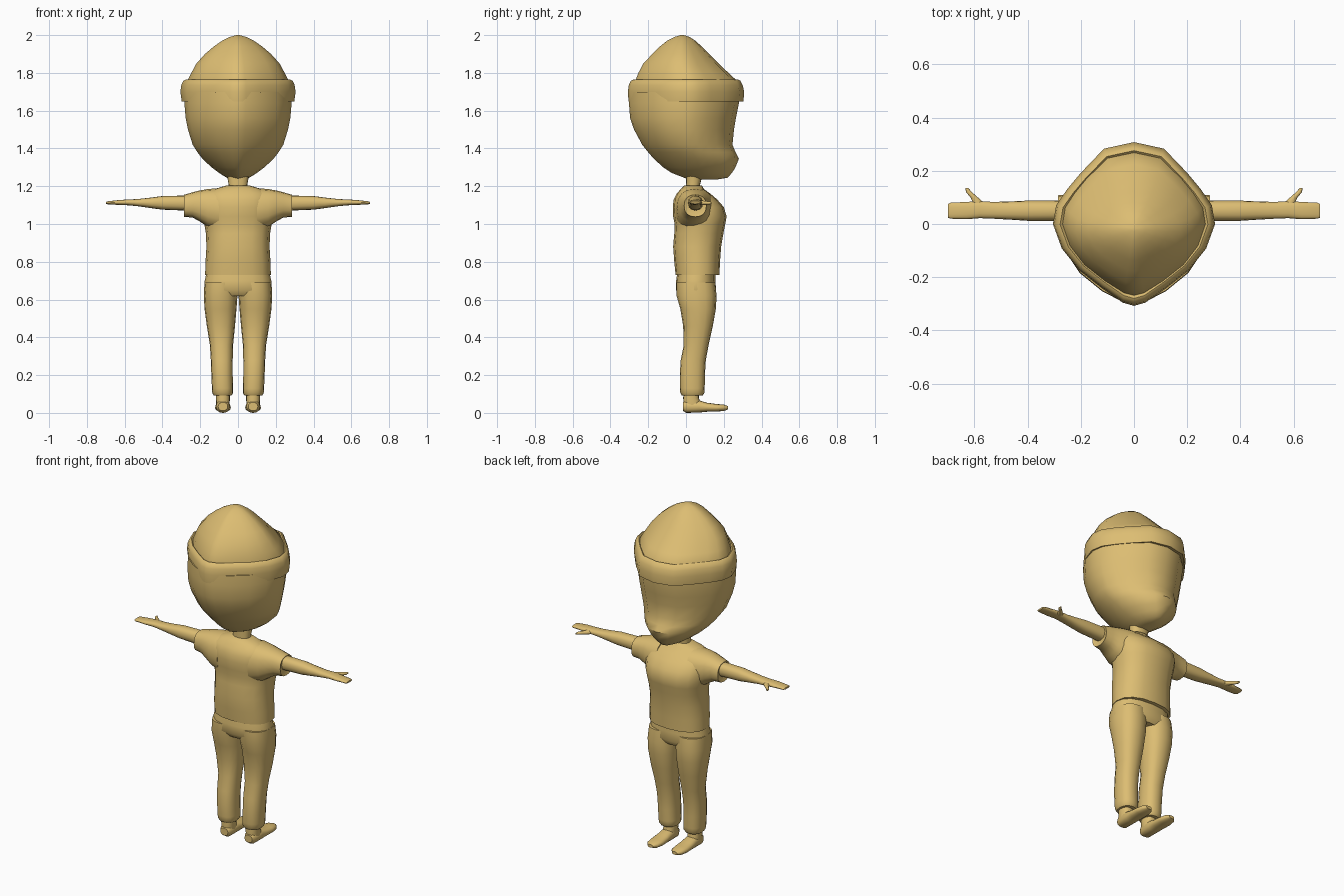
import bpy, bmesh, math
from mathutils import Vector

tan = bpy.data.materials.new("warm tan")
tan.diffuse_color = (0.72, 0.51, 0.17, 1)


def loft(name, rings, mirror=False, closed=True, angle=45):
    """Skin a list of equal-length point rings into one smooth object."""
    bm = bmesh.new()
    loops = [[bm.verts.new(p) for p in ring] for ring in rings]
    n = len(loops[0])
    for a, b in zip(loops, loops[1:]):
        for i in range(n):
            j = (i + 1) % n
            bm.faces.new((a[i], a[j], b[j], b[i]))
    if closed:
        bm.faces.new(loops[0])
        bm.faces.new(loops[-1])
    bmesh.ops.recalc_face_normals(bm, faces=bm.faces[:])
    me = bpy.data.meshes.new(name)
    bm.to_mesh(me)
    bm.free()
    me.materials.append(tan)
    ob = bpy.data.objects.new(name, me)
    bpy.context.collection.objects.link(ob)
    bpy.ops.object.select_all(action='DESELECT')
    ob.select_set(True)
    bpy.context.view_layer.objects.active = ob
    bpy.ops.object.shade_smooth_by_angle(angle=math.radians(angle))
    if mirror:
        ob.modifiers.new("mirror", 'MIRROR')
    return ob


def oval(axis, pos, a0, a1, b0, b1, power=0.85, n=16):
    """Rounded ring across an axis, given its two extents."""
    pts = []
    for i in range(n):
        t = 2 * math.pi * i / n
        c, s = math.cos(t), math.sin(t)
        u = (a0 + a1) / 2 + (a1 - a0) / 2 * math.copysign(abs(c) ** power, c)
        v = (b0 + b1) / 2 + (b1 - b0) / 2 * math.copysign(abs(s) ** power, s)
        pts.append({'x': Vector((pos, u, v)), 'y': Vector((u, pos, v)),
                    'z': Vector((u, v, pos))}[axis])
    return pts


def ovals(axis, rows, power=0.85):
    return [oval(axis, *r, power=power) for r in rows]


# Head outline seen from above: pointed at -y, broad at +y
HALF = [(0, -1), (.14, -.96), (.40, -.78), (.68, -.56), (.89, -.30), (1, 0),
        (.96, .23), (.82, .43), (.66, .62), (.37, .92), (0, 1)]
OUTLINE = HALF + [(-x, y) for x, y in HALF[-2:0:-1]]


def head_ring(z, rx, y0, y1, point=1.0):
    """Outline ring; point blends from an ellipse (0) to the outline (1)."""
    pts = []
    for x, y in OUTLINE:
        k = point + (1 - point) / math.hypot(x, y)
        pts.append(Vector((x * k * rx, (y0 + y1) / 2 + y * k * (y1 - y0) / 2, z)))
    return pts


# Head with jutting chin
loft("head", [head_ring(*r, point=.55) for r in [
    (1.235, .03, .02, .16), (1.245, .06, -.01, .22), (1.27, .10, -.075, .243),
    (1.30, .14, -.12, .262), (1.345, .188, -.17, .28), (1.38, .215, -.20, .262),
    (1.42, .24, -.232, .246), (1.50, .265, -.275, .254), (1.56, .277, -.296, .264),
    (1.64, .284, -.302, .28), (1.70, .28, -.30, .28)]])

# Hat dome and rolled brim
loft("hat_dome", [head_ring(*r, point=.85) for r in [
    (1.70, .275, -.275, .275), (1.76, .268, -.268, .268), (1.80, .247, -.252, .225),
    (1.85, .220, -.226, .172), (1.90, .175, -.178, .122), (1.94, .128, -.138, .083),
    (1.97, .085, -.100, .050), (1.99, .045, -.062, .020), (2.0, .008, -.028, -.012)]],
    angle=60)
brim = [(1.655, .278, -.280, .278), (1.648, .298, -.304, .304), (1.70, .305, -.308, .308),
        (1.735, .300, -.303, .300), (1.758, .290, -.293, .288), (1.764, .278, -.280, .276),
        (1.750, .262, -.264, .262)]
loft("hat_brim", [head_ring(*r) for r in brim + brim[:1]], closed=False)

# Neck
loft("neck", ovals('z', [(1.15, -.055, .055, 0, .08), (1.21, -.05, .05, 0, .075),
                         (1.27, -.06, .06, 0, .09)]))

# Shirt body and sleeves
loft("shirt_body", ovals('z', [
    (z, -x, x, y0, y1) for z, x, y0, y1 in [
        (.73, .174, -.055, .177), (.80, .172, -.062, .180), (.88, .167, -.068, .186),
        (.95, .170, -.062, .198), (1.0, .178, -.060, .208), (1.04, .185, -.068, .215),
        (1.09, .188, -.070, .200), (1.13, .185, -.065, .165), (1.16, .168, -.050, .130),
        (1.185, .125, -.028, .095), (1.205, .058, -.008, .083)]]))
loft("sleeve", ovals('x', [
    (.10, -.055, .15, .96, 1.19), (.16, -.048, .135, .985, 1.185),
    (.20, -.035, .12, 1.012, 1.178), (.24, -.02, .112, 1.034, 1.168),
    (.285, -.01, .108, 1.038, 1.155), (.28, .0, .098, 1.05, 1.145)]), mirror=True)

# Arms, flat mitten hands and thumbs
loft("arm", ovals('x', [
    (.22, .01, .09, 1.07, 1.15), (.30, .012, .088, 1.072, 1.15), (.40, .012, .088, 1.076, 1.148),
    (.46, .016, .085, 1.084, 1.14), (.53, .02, .083, 1.094, 1.132),
    (.58, .022, .086, 1.099, 1.13), (.63, .018, .083, 1.101, 1.127),
    (.69, .02, .08, 1.104, 1.12), (.70, .024, .075, 1.107, 1.117)]), mirror=True)
loft("thumb", ovals('y', [
    (.06, .56, .61, 1.10, 1.125), (.085, .57, .608, 1.10, 1.124),
    (.10, .587, .615, 1.101, 1.122), (.12, .61, .632, 1.103, 1.12),
    (.136, .624, .634, 1.107, 1.116)], 1), mirror=True)

# Trousers: hips and two legs
loft("hips", ovals('z', [
    (.75, -.165, .165, -.045, .155), (.70, -.176, .176, -.052, .155),
    (.65, -.18, .18, -.054, .16), (.62, -.17, .17, -.03, .14)]))
loft("trouser_leg", ovals('z', [
    (.69, .0, .176, -.05, .155), (.62, .003, .181, -.05, .162), (.55, .008, .177, -.03, .158),
    (.46, .016, .165, -.015, .142), (.36, .026, .149, -.012, .12), (.28, .028, .144, -.028, .105),
    (.20, .028, .141, -.033, .10), (.13, .026, .138, -.033, .099), (.105, .026, .136, -.03, .097),
    (.092, .034, .128, -.022, .088)]), mirror=True)

# Ankles and feet
loft("ankle", ovals('z', [
    (.13, .045, .115, -.01, .07), (.08, .043, .117, -.015, .068), (.03, .045, .115, -.012, .085)]),
    mirror=True)
loft("foot", ovals('y', [
    (-.017, .055, .105, .012, .055), (.0, .045, .115, 0, .068), (.07, .042, .118, .002, .066),
    (.11, .039, .121, .006, .054), (.16, .038, .122, .007, .047), (.20, .045, .115, .01, .044),
    (.222, .063, .097, .018, .036)]), mirror=True)
